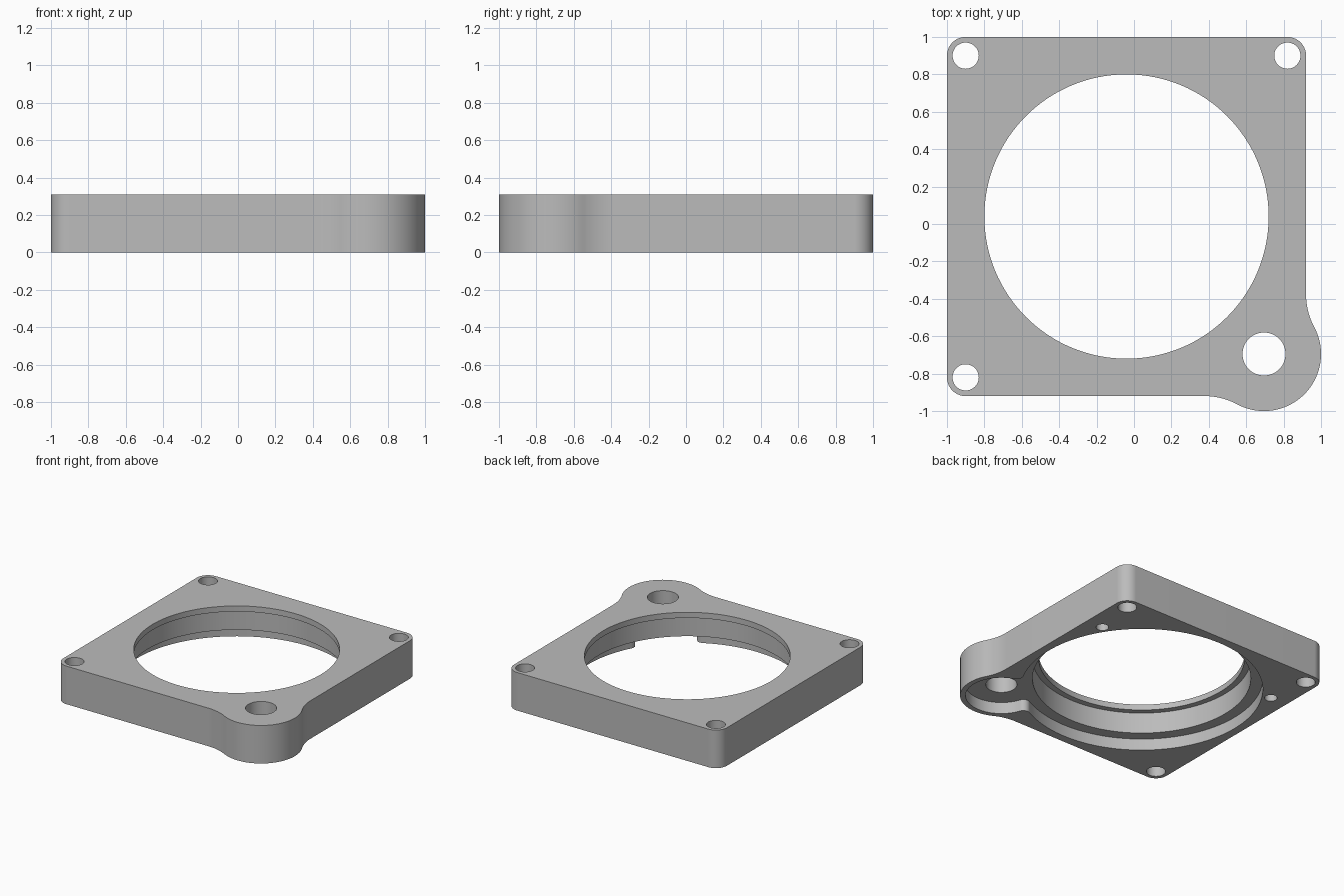
import bpy
import bmesh
from math import acos, atan2, cos, degrees, hypot, radians, sin, sqrt

if "Cube" in bpy.data.objects:
    bpy.data.objects.remove(bpy.data.objects["Cube"], do_unlink=True)

HEIGHT = 0.31
RECESS = 0.094          # depth of the recess in the underside
BORE = (-0.04, 0.04)    # main bore centre
LOBE = (0.695, -0.695)  # rounded ear centre
BELOW, ABOVE = -0.1, HEIGHT + 0.1


def arc(centre, radius, start, end, steps=24):
    """Points along an arc, angles in degrees."""
    angles = [radians(start + (end - start) * i / steps) for i in range(steps + 1)]
    return [(centre[0] + radius * cos(a), centre[1] + radius * sin(a)) for a in angles]


def circle(centre, radius, steps=48):
    return arc(centre, radius, 0, 360, steps)


def offset(centre, radius, angle):
    return arc(centre, radius, angle, angle, 1)[0]


def prism(name, outline, bottom, top):
    """Extrude a closed outline, dropping doubled points."""
    points = []
    for p in outline:
        if not points or hypot(p[0] - points[-1][0], p[1] - points[-1][1]) > 1e-4:
            points.append(p)
    if hypot(points[0][0] - points[-1][0], points[0][1] - points[-1][1]) < 1e-4:
        points.pop()
    bm = bmesh.new()
    base = bm.faces.new([bm.verts.new((x, y, bottom)) for x, y in points])
    extruded = bmesh.ops.extrude_face_region(bm, geom=[base])["geom"]
    verts = [v for v in extruded if isinstance(v, bmesh.types.BMVert)]
    bmesh.ops.translate(bm, verts=verts, vec=(0, 0, top - bottom))
    bmesh.ops.recalc_face_normals(bm, faces=bm.faces[:])
    mesh = bpy.data.meshes.new(name)
    bm.to_mesh(mesh)
    bm.free()
    obj = bpy.data.objects.new(name, mesh)
    bpy.context.collection.objects.link(obj)
    return obj


def plate_outline(radius=0.305, blend=0.37, corner=0.1, edge=0.92):
    """Rounded square with a blended ear at one corner."""
    across = edge + blend - LOBE[0]
    along = sqrt((radius + blend) ** 2 - across ** 2)
    a = degrees(atan2(along, across))
    side = LOBE[1] + along
    near, far = edge - corner, 1 - corner
    return (arc(LOBE, radius, -90 - a, a, 48)
            + arc((edge + blend, side), blend, 180 + a, 180)
            + arc((near, far), corner, 0, 90)
            + arc((-far, far), corner, 90, 180)
            + arc((-far, -near), corner, 180, 270)
            + arc((-side, -edge - blend), blend, 90, 90 - a))


def recess_outline(big=0.895, small=0.265, blend=0.05):
    """Round recess joined to the ear pocket by small fillets."""
    d = hypot(LOBE[0] - BORE[0], LOBE[1] - BORE[1])
    p, q = big + blend, small + blend
    a = degrees(acos((p * p + d * d - q * q) / (2 * p * d)))
    b = degrees(acos((q * q + d * d - p * p) / (2 * q * d)))
    return (arc(BORE, big, a - 45, 315 - a, 128)
            + arc(offset(BORE, p, -45 - a), blend, 135 - a, b - 45, 12)
            + arc(LOBE, small, 135 + b, 495 - b, 48)
            + arc(offset(BORE, p, a - 45), blend, 315 - b, 135 + a, 12))


# Main body
plate = prism("mounting_plate", plate_outline(), 0, HEIGHT)

# Recess, stepped bore, ear hole
cutters = [
    prism("recess_cutter", recess_outline(), BELOW, RECESS),
    prism("seat_cutter", circle(BORE, 0.806, 128), BELOW, 0.264),
    prism("bore_cutter", circle(BORE, 0.76, 128), BELOW, ABOVE),
    prism("ear_hole_cutter", circle(LOBE, 0.115), BELOW, ABOVE),
]
# Corner screw holes
for spot in ((0.82, 0.9), (-0.9, 0.9), (-0.9, -0.82)):
    cutters.append(prism("screw_hole_cutter", circle(spot, 0.07), BELOW, ABOVE))
# Blind holes in the underside
for side in (-1, 1):
    spot = (BORE[0] + side * 0.812, BORE[1] + 0.517)
    cutters.append(prism("blind_hole_cutter", circle(spot, 0.047, 32), BELOW, 0.2))

for obj in bpy.context.view_layer.objects:
    obj.select_set(False)
plate.select_set(True)
bpy.context.view_layer.objects.active = plate
for cutter in cutters:
    cutter.hide_render = True
    cut = plate.modifiers.new("cut", "BOOLEAN")
    cut.operation = "DIFFERENCE"
    cut.solver = "EXACT"
    cut.object = cutter
    bpy.ops.object.modifier_apply(modifier=cut.name)
    bpy.data.objects.remove(cutter, do_unlink=True)

# Plain grey finish
grey = bpy.data.materials.new("plain_grey")
grey.use_nodes = True
colour = (0.5, 0.5, 0.5, 1)
grey.diffuse_color = colour
grey.node_tree.nodes["Principled BSDF"].inputs["Base Color"].default_value = colour
plate.data.materials.clear()
plate.data.materials.append(grey)
bpy.ops.object.shade_smooth_by_angle(angle=radians(30))
